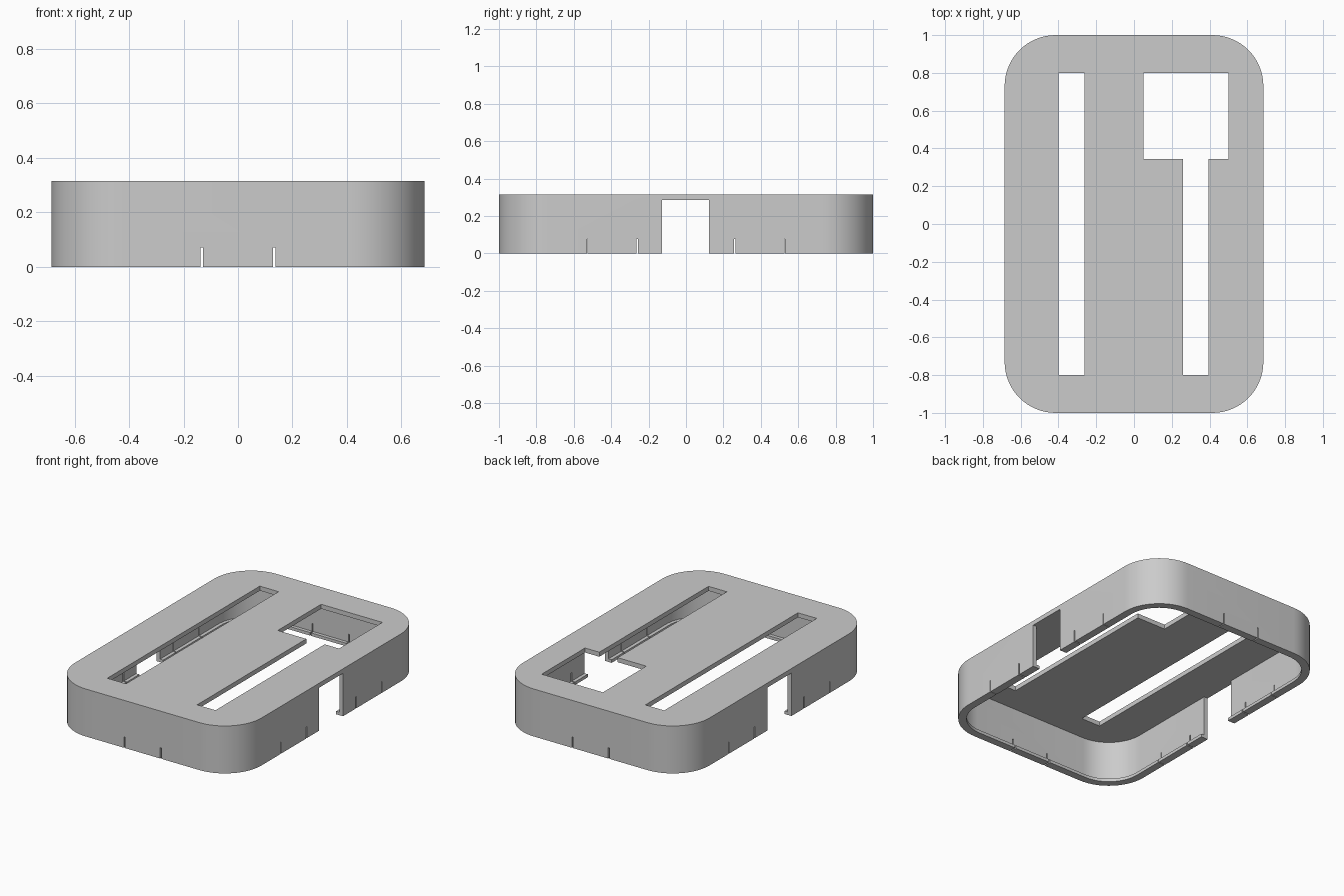
import bpy, bmesh, math

cube = bpy.data.objects.get("Cube")
if cube:
    bpy.data.objects.remove(cube, do_unlink=True)

HALF_X, HALF_Y, HEIGHT, RADIUS = 0.685, 1.0, 0.315, 0.27
CEILING = 0.285              # underside of the top panel
WALL, LIP = 0.027, 0.05      # inset of wall and of bottom lip
LIP_HEIGHT = 0.02

grey = bpy.data.materials.new("light grey plastic")
grey.use_nodes = True
colour = (0.6, 0.6, 0.6, 1)
grey.diffuse_color = colour
grey.node_tree.nodes["Principled BSDF"].inputs["Base Color"].default_value = colour


def prism(name, outline, z0, z1):
    """Extrude a closed outline from z0 up to z1."""
    bm = bmesh.new()
    face = bm.faces.new([bm.verts.new((x, y, z0)) for x, y in outline])
    top = bmesh.ops.extrude_face_region(bm, geom=[face])["geom"]
    verts = [v for v in top if isinstance(v, bmesh.types.BMVert)]
    bmesh.ops.translate(bm, verts=verts, vec=(0, 0, z1 - z0))
    bmesh.ops.recalc_face_normals(bm, faces=bm.faces)
    mesh = bpy.data.meshes.new(name)
    bm.to_mesh(mesh)
    bm.free()
    mesh.materials.append(grey)
    obj = bpy.data.objects.new(name, mesh)
    bpy.context.collection.objects.link(obj)
    return obj


def rounded(inset, steps=16):
    """Rounded rectangle outline, moved inward by the inset."""
    r = RADIUS - inset
    points = []
    corners = [(1, 1), (-1, 1), (-1, -1), (1, -1)]
    for i, (sx, sy) in enumerate(corners):
        for k in range(steps + 1):
            a = math.pi / 2 * (i + k / steps)
            points.append((sx * (HALF_X - RADIUS) + r * math.cos(a),
                           sy * (HALF_Y - RADIUS) + r * math.sin(a)))
    return points


def box(name, x0, x1, y0, y1, z0, z1):
    return prism(name, [(x0, y0), (x1, y0), (x1, y1), (x0, y1)], z0, z1)


cover = prism("cover", rounded(0), 0, HEIGHT)

# Hollow inside, with a narrower mouth that leaves the bottom lip
cutters = [
    prism("cavity_cutter", rounded(WALL), LIP_HEIGHT, CEILING),
    prism("mouth_cutter", rounded(LIP), -0.1, 0.15),
]

# Openings in the top panel: a straight slot, and a slot with a wide end
cutters.append(box("slot_cutter", -0.40, -0.262, -0.8, 0.8, 0.2, 0.4))
keyhole = [(0.26, -0.8), (0.395, -0.8), (0.395, 0.345), (0.5, 0.345),
           (0.5, 0.8), (0.05, 0.8), (0.05, 0.345), (0.26, 0.345)]
cutters.append(prism("keyhole_cutter", keyhole, 0.2, 0.4))

# Doorway through both long walls
cutters.append(box("doorway_cutter", -1, 1, -0.127, 0.123, -0.1, CEILING))

# Thin slits that free the snap tabs along the bottom edge
for s in (-1, 1):
    x, y = 0.133 * s, 0.26 * s
    cutters.append(box("end_slit_cutter", x - 0.004, x + 0.004, -1.2, 1.2, -0.1, 0.072))
    cutters.append(box("side_slit_cutter", -1, 1, y - 0.004, y + 0.004, -0.1, 0.077))
    y = 0.528 * s
    cutters.append(box("outer_slit_cutter", -1, 1, y - 0.002, y + 0.002, -0.1, 0.077))

for cutter in cutters:
    cutter.hide_render = True
    mod = cover.modifiers.new(cutter.name, 'BOOLEAN')
    mod.operation = 'DIFFERENCE'
    mod.solver = 'EXACT'
    mod.object = cutter

# Bake the cuts, then drop the cutters
depsgraph = bpy.context.evaluated_depsgraph_get()
result = bpy.data.meshes.new_from_object(cover.evaluated_get(depsgraph))
cover.modifiers.clear()
cover.data = result
for cutter in cutters:
    bpy.data.objects.remove(cutter, do_unlink=True)

bpy.ops.object.select_all(action='DESELECT')
cover.select_set(True)
bpy.context.view_layer.objects.active = cover
bpy.ops.object.shade_smooth_by_angle(angle=math.radians(30))
